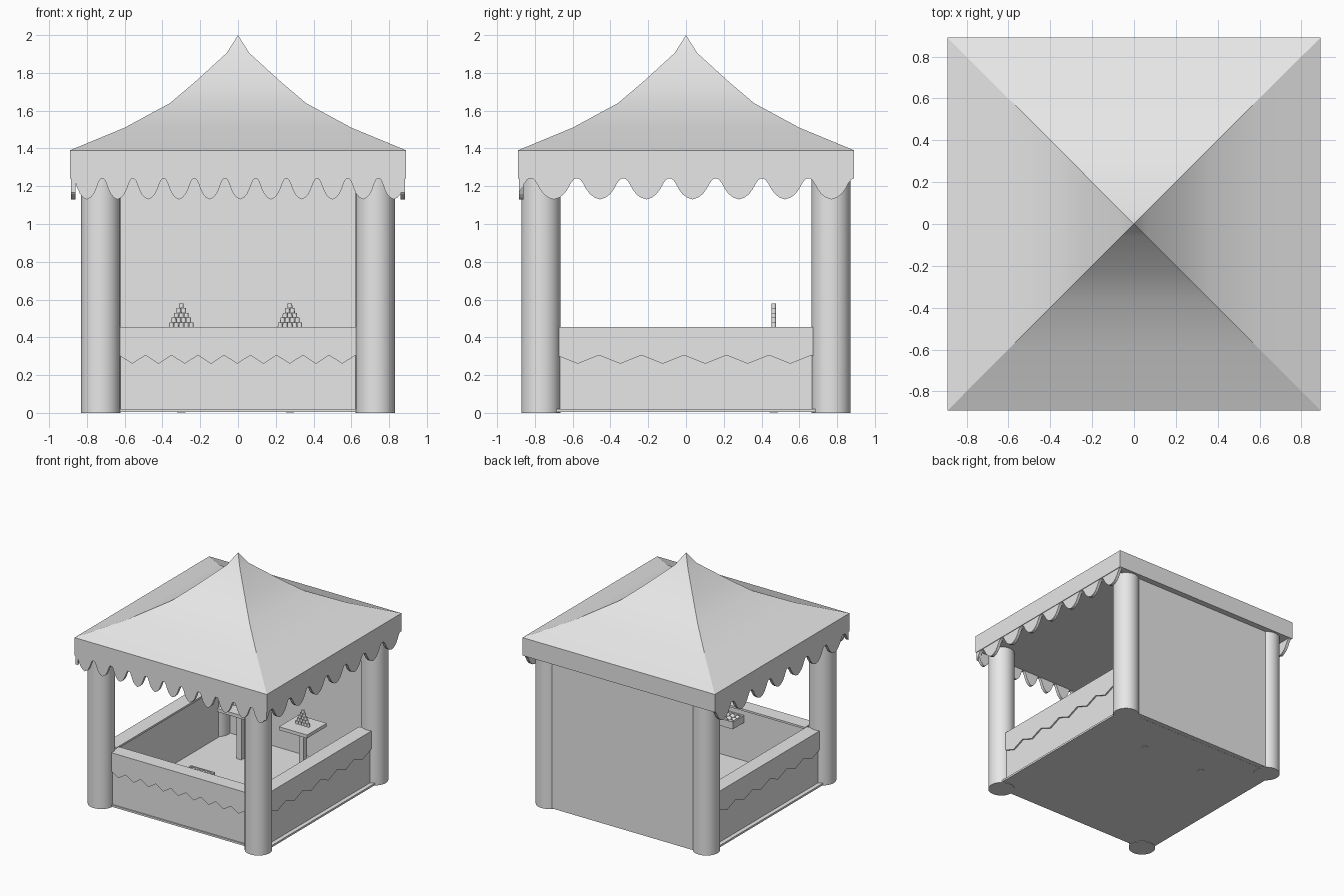
import bpy, bmesh, math
from mathutils import Matrix

cube = bpy.data.objects.get("Cube")
if cube:
    bpy.data.objects.remove(cube, do_unlink=True)

grey = bpy.data.materials.new("plain_grey")
grey.use_nodes = True
grey.diffuse_color = (0.8, 0.8, 0.8, 1)
grey.node_tree.nodes["Principled BSDF"].inputs["Base Color"].default_value = (0.8, 0.8, 0.8, 1)


def finish(name, bm, smooth=False):
    bmesh.ops.recalc_face_normals(bm, faces=bm.faces)
    mesh = bpy.data.meshes.new(name)
    bm.to_mesh(mesh)
    bm.free()
    mesh.materials.append(grey)
    obj = bpy.data.objects.new(name, mesh)
    bpy.context.collection.objects.link(obj)
    if smooth:
        bpy.ops.object.select_all(action='DESELECT')
        obj.select_set(True)
        bpy.context.view_layer.objects.active = obj
        bpy.ops.object.shade_smooth_by_angle(angle=math.radians(30))
    return obj


def add_box(bm, x, y, z):
    size = [b - a for a, b in (x, y, z)]
    mid = [(a + b) / 2 for a, b in (x, y, z)]
    bmesh.ops.create_cube(bm, size=1, matrix=Matrix.Translation(mid) @ Matrix.Diagonal((*size, 1)))


def box(name, x, y, z):
    bm = bmesh.new()
    add_box(bm, x, y, z)
    return finish(name, bm)


def add_cylinder(bm, x, y, z0, z1, r0, r1, sides):
    bmesh.ops.create_cone(bm, cap_ends=True, segments=sides, radius1=r0, radius2=r1,
                          depth=z1 - z0, matrix=Matrix.Translation((x, y, (z0 + z1) / 2)))


def hanging_strip(name, columns, top, inner, outer, place):
    """Plate whose lower edge follows the (position, height) columns."""
    bm = bmesh.new()
    rings = []
    for s, low in columns:
        corners = ((outer, top), (outer, low), (inner, low), (inner, top))
        rings.append([bm.verts.new((*place(s, d), z)) for d, z in corners])
    for a, b in zip(rings, rings[1:]):
        for i in range(4):
            j = (i + 1) % 4
            bm.faces.new((a[i], a[j], b[j], b[i]))
    bm.faces.new(rings[0])
    bm.faces.new(rings[-1])
    return finish(name, bm)


# Directions of the three open sides
SIDES = {
    "front": lambda s, d: (s, -d),
    "left": lambda s, d: (d, s),
    "right": lambda s, d: (-d, s),
}

# Half of one scallop: (fraction of period from the tip, fraction of drop)
HALF = [(0, 1), (.12, .91), (.22, .74), (.3, .5), (.36, .25), (.42, .06), (.46, 0)]
SCALLOP = [(-t, h) for t, h in HALF[:0:-1]] + HALF
ZIGZAG = [(-.5, 0), (0, 1)]


def wave(shape, start, end, first_tip, period, high, drop):
    cols = []
    for k in range(-1, int((end - start) / period) + 2):
        cols += [(first_tip + (k + t) * period, high - h * drop) for t, h in shape]
    kept = [c for c in cols if start < c[0] < end]
    before = [c for c in cols if c[0] <= start]
    after = [c for c in cols if c[0] >= end]

    def cut(a, b, s):
        return (s, a[1] + (b[1] - a[1]) * (s - a[0]) / (b[0] - a[0]))
    first = cut(before[-1], kept[0], start) if before else (start, high)
    last = cut(kept[-1], after[0], end) if after else (end, high)
    return [first] + kept + [last]


# Roof: concave pyramid above a straight band
bm = bmesh.new()
PROFILE = [(.89, 1.24), (.89, 1.39), (.6, 1.51), (.36, 1.64), (.23, 1.75), (.06, 1.905)]
rings = [[bm.verts.new((sx * r, sy * r, z)) for sx, sy in ((-1, -1), (1, -1), (1, 1), (-1, 1))]
         for r, z in PROFILE]
peak = bm.verts.new((0, 0, 2))
for i in range(4):
    j = (i + 1) % 4
    for a, b in zip(rings, rings[1:]):
        bm.faces.new((a[i], a[j], b[j], b[i]))
    bm.faces.new((rings[-1][i], rings[-1][j], peak))
bm.faces.new(rings[0])
finish("roof", bm, True)

# Scalloped valances and counters on the open sides
for side, place in SIDES.items():
    front = side == "front"
    tip, period = (-.8, .1625) if front else (-.7, .245)
    hanging_strip(side + "_valance", wave(SCALLOP, -.885, .885, tip, period, 1.24, .11),
                  1.25, .86, .885, place)

    half = .64 if front else .68
    outer = .77 if front else .755
    (xa, ya), (xb, yb) = place(-half, outer - .1), place(half, outer)
    xs, ys = sorted((xa, xb)), sorted((ya, yb))
    box(side + "_counter", xs, ys, (0.005, .45))
    step = .139 if front else .225
    hanging_strip(side + "_counter_cloth",
                  wave(ZIGZAG, -half, half, -.56 if front else -.573, step, .305, .045),
                  .455, outer, outer + .012, place)
    (xa, ya), (xb, yb) = place(-half, outer - .11), place(half, outer + .012)
    box(side + "_counter_top", sorted((xa, xb)), sorted((ya, yb)), (.44, .456))

# Corner posts
for sx in (-1, 1):
    for sy in (-1, 1):
        bm = bmesh.new()
        add_cylinder(bm, sx * .727, sy * .768, 0, 1.25, .104, .104, 32)
        finish(("front" if sy < 0 else "back") + ("_left" if sx > 0 else "_right") + "_post", bm, True)

# Back wall and floor
box("back_wall", (-.67, .67), (.79, .84), (.005, 1.25))
box("floor", (-.79, .79), (-.78, .8), (.004, .02))

# Small tables carrying stacked cups
for side, x in (("left", .275), ("right", -.3)):
    y = .465
    box(side + "_table_top", (x - .13, x + .13), (y - .13, y + .13), (.425, .453))
    box(side + "_table_leg", (x - .022, x + .022), (y - .022, y + .022), (.002, .43))
    bm = bmesh.new()
    for row in range(5):
        count = 5 - row
        z = .453 + row * .0254
        for k in range(count):
            add_cylinder(bm, x + (k - (count - 1) / 2) * .026, y, z, z + .0254, .0128, .0118, 12)
    finish(side + "_cup_stack", bm, True)

# Ball tray behind the front counter
bm = bmesh.new()
x0, x1, y0, y1, rim = -.07, .15, -.67, -.52, .012
add_box(bm, (x0, x1), (y0, y1), (.34, .355))
for x in (x0, x1 - rim):
    add_box(bm, (x, x + rim), (y0, y1), (.34, .4))
for y in (y0, y1 - rim):
    add_box(bm, (x0, x1), (y, y + rim), (.34, .4))
finish("ball_tray", bm)

bm = bmesh.new()
for i in range(4):
    for j in range(3):
        spot = (x0 + .04 + i * .047, y0 + .03 + j * .045, .378)
        bmesh.ops.create_uvsphere(bm, u_segments=12, v_segments=8, radius=.022,
                                  matrix=Matrix.Translation(spot))
finish("balls", bm, True)
